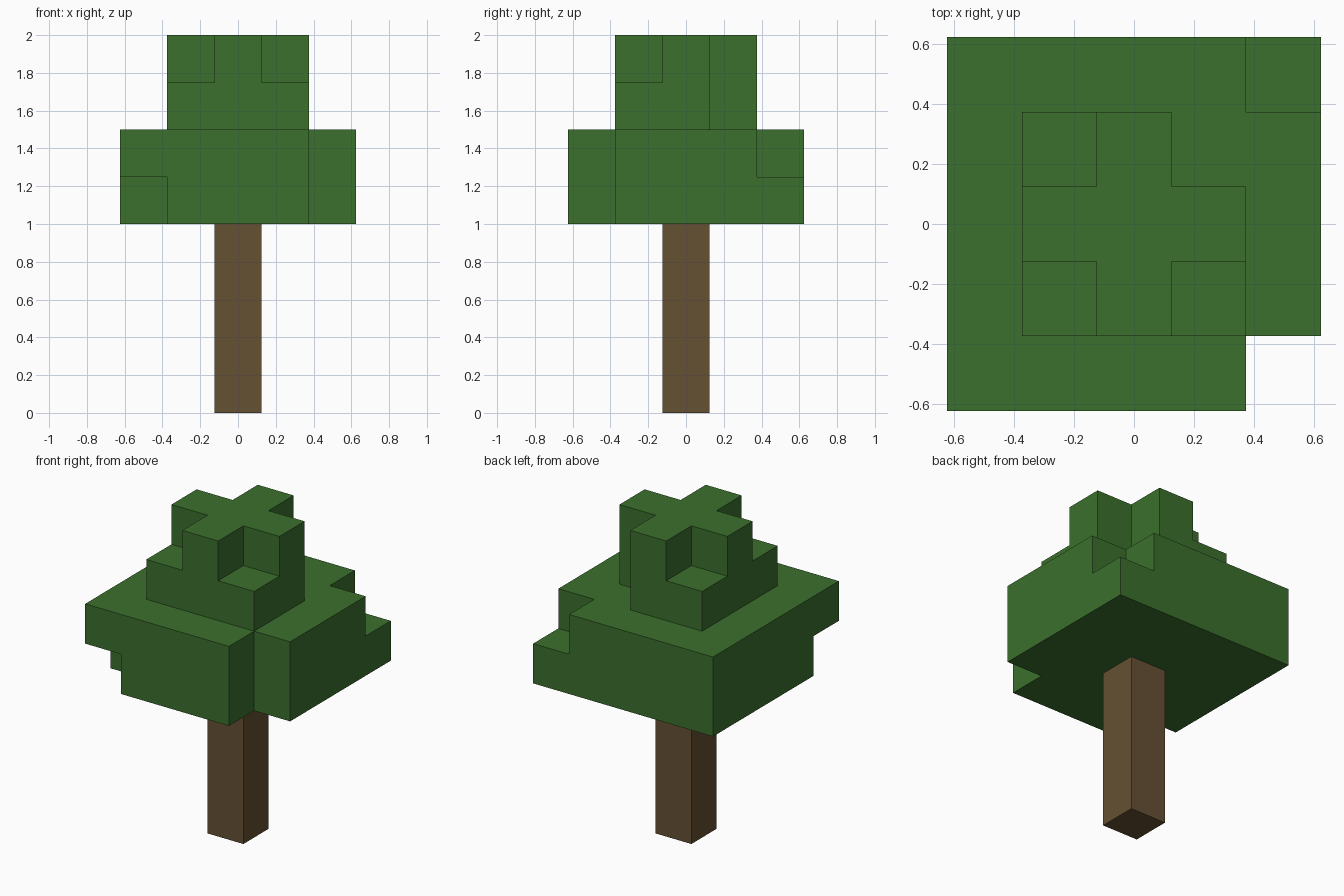
import bpy, bmesh
from mathutils import Vector

cube = bpy.data.objects.get("Cube")
if cube:
    bpy.data.objects.remove(cube, do_unlink=True)

U = 0.25  # block size


def make_material(name, rgb):
    mat = bpy.data.materials.new(name)
    mat.use_nodes = True
    mat.diffuse_color = (*rgb, 1)
    mat.node_tree.nodes["Principled BSDF"].inputs["Base Color"].default_value = (*rgb, 1)
    return mat


def layer(level, radius, missing=()):
    """Square layer of blocks, without the listed (x side, y side) corners."""
    span = range(-radius, radius + 1)
    gone = {(sx * radius, sy * radius) for sx, sy in missing}
    return {(x, y, level) for x in span for y in span if (x, y) not in gone}


def build(name, cells, solid, mat):
    """Mesh only the block faces that no neighbouring block covers."""
    bm = bmesh.new()
    for cell in cells:
        centre = Vector(cell) + Vector((0, 0, 0.5))
        for axis in range(3):
            for sign in (-1, 1):
                n = Vector((0, 0, 0))
                n[axis] = sign
                if tuple(int(c + d) for c, d in zip(cell, n)) in solid:
                    continue
                a, b = Vector((0, 0, 0)), Vector((0, 0, 0))
                a[(axis + 1) % 3] = 0.5
                b[(axis + 2) % 3] = 0.5 * sign
                mid = centre + n / 2
                corners = (mid - a - b, mid + a - b, mid + a + b, mid - a + b)
                bm.faces.new([bm.verts.new(p * U) for p in corners])
    # weld the blocks and merge flat areas
    bmesh.ops.remove_doubles(bm, verts=bm.verts, dist=0.001)
    bmesh.ops.dissolve_limit(bm, angle_limit=0.01, verts=bm.verts, edges=bm.edges)
    mesh = bpy.data.meshes.new(name)
    bm.to_mesh(mesh)
    bm.free()
    mesh.materials.append(mat)
    obj = bpy.data.objects.new(name, mesh)
    bpy.context.collection.objects.link(obj)


leaf_green = make_material("leaf_green", (0.044, 0.162, 0.026))
bark_brown = make_material("bark_brown", (0.130, 0.082, 0.033))

FRONT_LEFT, FRONT_RIGHT = (1, -1), (-1, -1)
BACK_LEFT, BACK_RIGHT = (1, 1), (-1, 1)

# Trunk: a single column of blocks
trunk = {(0, 0, z) for z in range(4)}
# Wide lower crown with uneven corners
lower = layer(4, 2, [FRONT_LEFT, FRONT_RIGHT]) | layer(5, 2, [FRONT_LEFT, BACK_LEFT])
# Narrow upper crown ending in a plus shape
upper = layer(6, 1, [BACK_LEFT]) | layer(7, 1, [FRONT_LEFT, FRONT_RIGHT, BACK_LEFT, BACK_RIGHT])

solid = trunk | lower | upper
build("trunk", trunk, solid, bark_brown)
build("lower_crown", lower, solid, leaf_green)
build("upper_crown", upper, solid, leaf_green)
